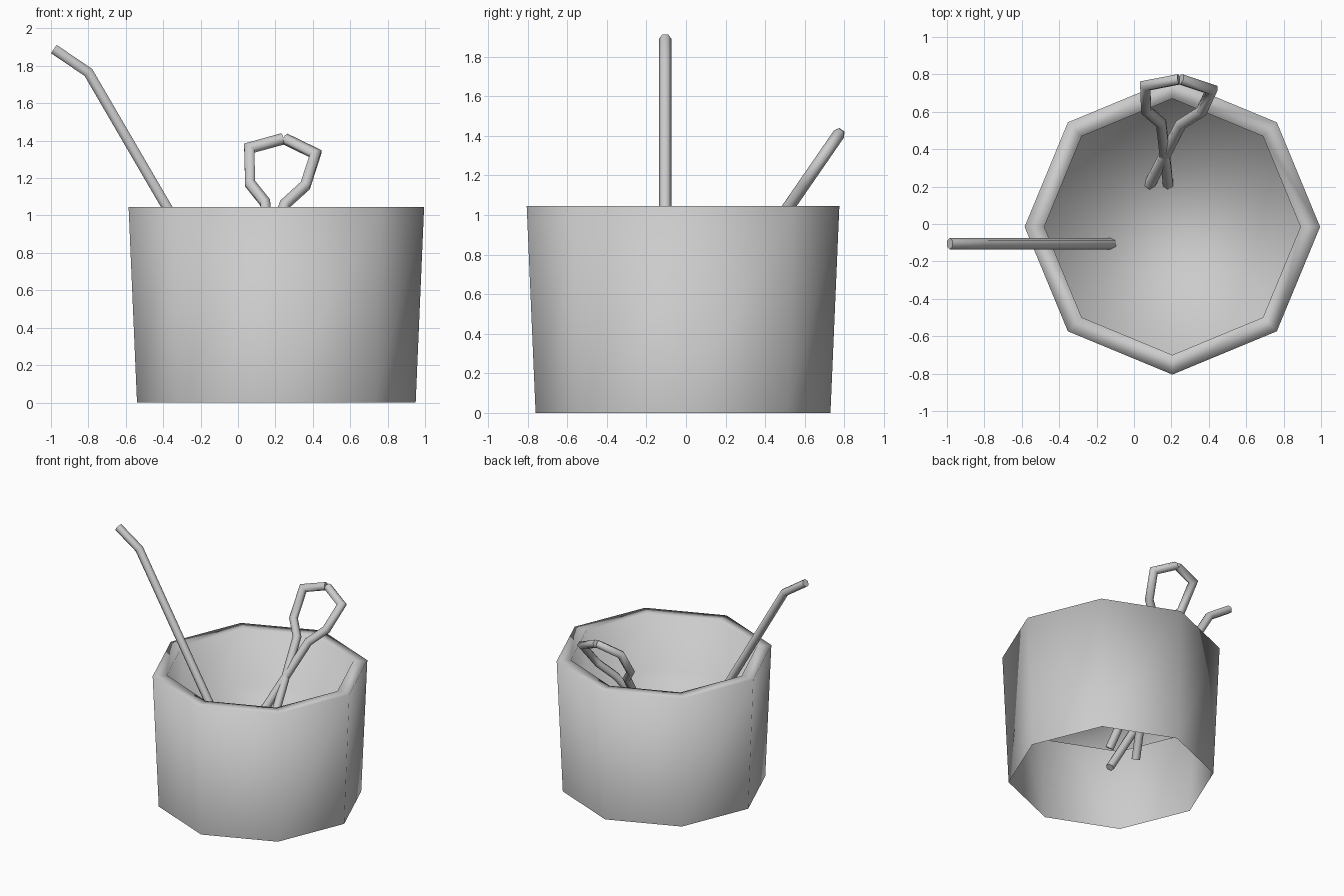
import bpy, bmesh, math
from mathutils import Vector

cube = bpy.data.objects.get("Cube")
if cube:
    bpy.data.objects.remove(cube, do_unlink=True)

grey = bpy.data.materials.new("plain grey")
grey.use_nodes = True
grey.diffuse_color = (0.6, 0.6, 0.6, 1)
grey.node_tree.nodes["Principled BSDF"].inputs["Base Color"].default_value = (0.6, 0.6, 0.6, 1)


def finish(bm, name, sharp_angle=None):
    mesh = bpy.data.meshes.new(name)
    bm.to_mesh(mesh)
    bm.free()
    mesh.materials.append(grey)
    obj = bpy.data.objects.new(name, mesh)
    bpy.context.collection.objects.link(obj)
    bpy.ops.object.select_all(action='DESELECT')
    obj.select_set(True)
    bpy.context.view_layer.objects.active = obj
    if sharp_angle:
        bpy.ops.object.shade_smooth_by_angle(angle=math.radians(sharp_angle))
    else:
        bpy.ops.object.shade_smooth()
    return obj


def bridge(bm, a, b):
    n = len(a)
    for i in range(n):
        j = (i + 1) % n
        bm.faces.new((a[i], a[j], b[j], b[i]))


def make_cup(name, profile, centre, sides=8):
    """Eight-sided shell, open below, with a raised floor inside."""
    bm = bmesh.new()
    rings = []
    for r, z in profile:
        angles = [math.tau * i / sides for i in range(sides)]
        rings.append([bm.verts.new((centre[0] + r * math.cos(a),
                                    centre[1] + r * math.sin(a), z)) for a in angles])
    for a, b in zip(rings, rings[1:]):
        bridge(bm, a, b)
    bm.faces.new(rings[-1])
    return finish(bm, name)


def make_rod(name, path, normal, radius=0.031, sides=6):
    """Mitred rod along a path lying in the plane with the given normal."""
    bm = bmesh.new()
    pts = [Vector(p) for p in path]
    u = Vector(normal).normalized()
    rings = []
    for i, p in enumerate(pts):
        before = (p - pts[max(i - 1, 0)]).normalized()
        after = (pts[min(i + 1, len(pts) - 1)] - p).normalized()
        t = (before + after).normalized()
        v = t.cross(u).normalized()
        miter = 1 / max(abs(t.dot(after if after.length else before)), 0.5)
        rings.append([bm.verts.new(p + radius * (math.cos(a) * u + miter * math.sin(a) * v))
                      for a in (math.tau * k / sides for k in range(sides))])
    for a, b in zip(rings, rings[1:]):
        bridge(bm, a, b)
    bm.faces.new(rings[0])
    bm.faces.new(rings[-1])
    bmesh.ops.recalc_face_normals(bm, faces=bm.faces)
    return finish(bm, name, 65)


# Cup: outer wall, rim, inner wall, floor
make_cup("cup", [(0.745, 0), (0.79, 1.045), (0.685, 1.045), (0.685, 0.61)], (0.205, -0.015))

# Bent straw
make_rod("straw", [(-0.985, -0.105, 1.89), (-0.8, -0.105, 1.765), (0.14, -0.105, 0.15)], (0, 1, 0))

# Two crossing looped arms, both lying in one tilted plane
LEAN = 0.69
arms = {
    "arm_right": [(0.24, 1.41), (0.06, 1.36), (0.065, 1.17), (0.145, 1.07), (0.21, 0.25)],
    "arm_left": [(0.25, 1.41), (0.415, 1.33), (0.36, 1.16), (0.25, 1.06), (-0.04, 0.25)],
}
for name, outline in arms.items():
    path = [(x, 0.525 + LEAN * (z - 1.05), z) for x, z in outline]
    make_rod(name, path, (0, 1, -LEAN))
